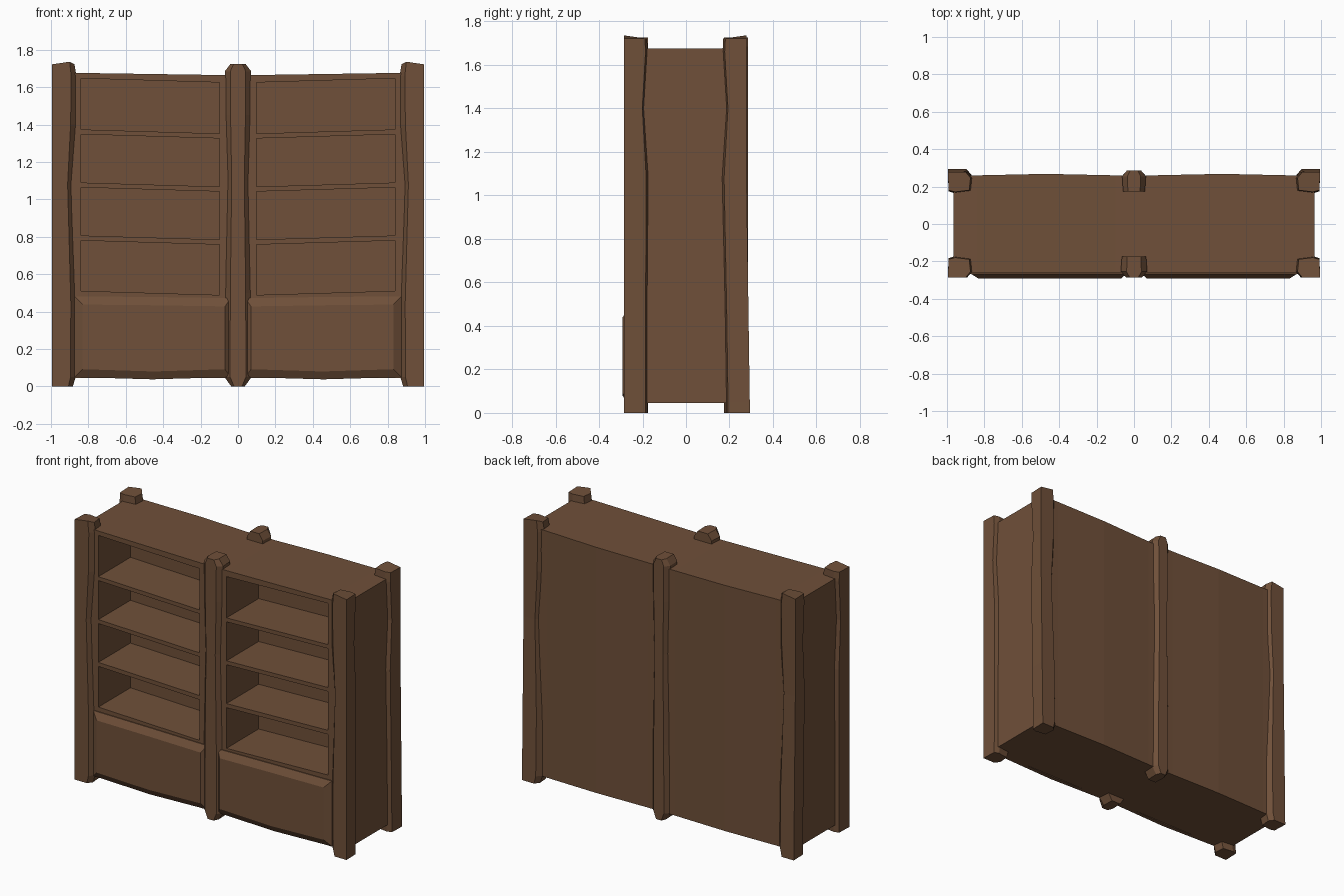
import bpy, bmesh
from mathutils import Vector

if "Cube" in bpy.data.objects:
    bpy.data.objects.remove(bpy.data.objects["Cube"])

wood = bpy.data.materials.new("brown wood")
wood.diffuse_color = (0.16, 0.08, 0.041, 1)
wood.use_nodes = True
wood.node_tree.nodes["Principled BSDF"].inputs["Base Color"].default_value = wood.diffuse_color


def finish(name, bm):
    bmesh.ops.recalc_face_normals(bm, faces=bm.faces)
    me = bpy.data.meshes.new(name)
    bm.to_mesh(me)
    bm.free()
    me.materials.append(wood)
    ob = bpy.data.objects.new(name, me)
    bpy.context.collection.objects.link(ob)
    return ob


def loft(name, rings):
    """Closed solid through a list of equal-length point rings."""
    bm = bmesh.new()
    vs = [[bm.verts.new(p) for p in r] for r in rings]
    n = len(vs[0])
    for a, b in zip(vs, vs[1:]):
        for i in range(n):
            j = (i + 1) % n
            bm.faces.new((a[i], a[j], b[j], b[i]))
    bm.faces.new(vs[0])
    bm.faces.new(vs[-1])
    return finish(name, bm)


# cabinet body: one front grid, extruded back, with the shelf openings pushed in
xs = [-0.965, -0.84, -0.47, -0.098, 0.098, 0.47, 0.84, 0.965]
zs = [0.045, 0.511, 0.78, 0.807, 1.064, 1.09, 1.348, 1.374, 1.647, 1.676]
bm = bmesh.new()


def sag(x, r):
    drop = 0.0 if r == 0 else 0.011 if r == len(zs) - 1 else 0.022
    return zs[r] - drop * min(1, max(0, (0.84 - abs(x)) / 0.74))


grid = [[bm.verts.new((x, -0.26, sag(x, r))) for x in xs] for r in range(len(zs))]
openings = []
for r in range(len(zs) - 1):
    for c in range(len(xs) - 1):
        f = bm.faces.new((grid[r][c], grid[r][c + 1], grid[r + 1][c + 1], grid[r + 1][c]))
        if r % 2 == 1 and c in (1, 2, 4, 5):
            openings.append(f)
ext = bmesh.ops.extrude_face_region(bm, geom=bm.faces[:], use_keep_orig=True)
for v in [g for g in ext["geom"] if isinstance(g, bmesh.types.BMVert)]:
    v.co.y = 0.268 if abs(abs(v.co.x) - 0.47) < 0.01 else 0.26
inner = bmesh.ops.extrude_face_region(bm, geom=openings)
bmesh.ops.delete(bm, geom=[f for f in openings if f.is_valid], context='FACES_ONLY')
for v in [g for g in inner["geom"] if isinstance(g, bmesh.types.BMVert)]:
    v.co += Vector((0, 0.335, 0))
finish("cabinet_body", bm)

# bevelled lower front panels, bottom edge bowed down
for side, s in (("left", -1), ("right", 1)):
    rings = []
    for y, inset in ((-0.24, 0.0), (-0.266, 0.0), (-0.292, 0.042)):
        xa, xb = 0.04 + inset * 0.7, 0.873 - inset
        top, bot = 0.478 - inset * 1.05, 0.05 + inset
        xm = (xa + xb) / 2
        rings.append([(s * x, y, z) for x, z in (
            (xa, bot), (xm, bot - 0.012), (xb, bot), (xb, top + 0.004), (xm, top), (xa, top - 0.006))])
    loft(side + "_lower_panel", rings)

# corner posts: chamfered section, uneven width along the height
corner = [(0, 0), (0.1, 0), (0.127, 0.032), (0.12, 0.1), (0.04, 0.11), (0.004, 0.1)]
levels = [(0, 0.88, 1), (0.05, 1, 1), (0.45, 1.01, 1), (1.08, 0.84, 1.03),
          (1.4, 1.0, 0.85), (1.66, 1.03, 1), (1.722, 0.95, 0.97)]
for end, t in (("front", -1), ("back", 1)):
    for side, s in (("left", -1), ("right", 1)):
        rings = []
        for k, (z, wx, wy) in enumerate(levels):
            edge = 0.286 if t < 0 else 0.294 - 0.016 * min(z / 1.1, 1)
            rings.append([(s * (0.995 - u * wx), t * (edge - v * wy),
                           z + (0.014 * u / 0.1 if k == len(levels) - 1 and v < 0.01 else 0))
                          for u, v in corner])
        loft(end + "_" + side + "_post", rings)

# centre posts: chamfered outer face, narrowed ends and waist
    rings = []
    for z, w in ((0, 0.5), (0.05, 1), (0.5, 0.98), (1.1, 0.8), (1.45, 0.95), (1.685, 0.98), (1.725, 0.55)):
        q = w if t < 0 else w * 0.9
        rings.append([(u * q, t * v, z) for u, v in (
            (-0.042, 0.286), (0.042, 0.286), (0.072, 0.255), (0.066, 0.175), (-0.066, 0.175), (-0.072, 0.255))])
    loft(end + "_centre_post", rings)
